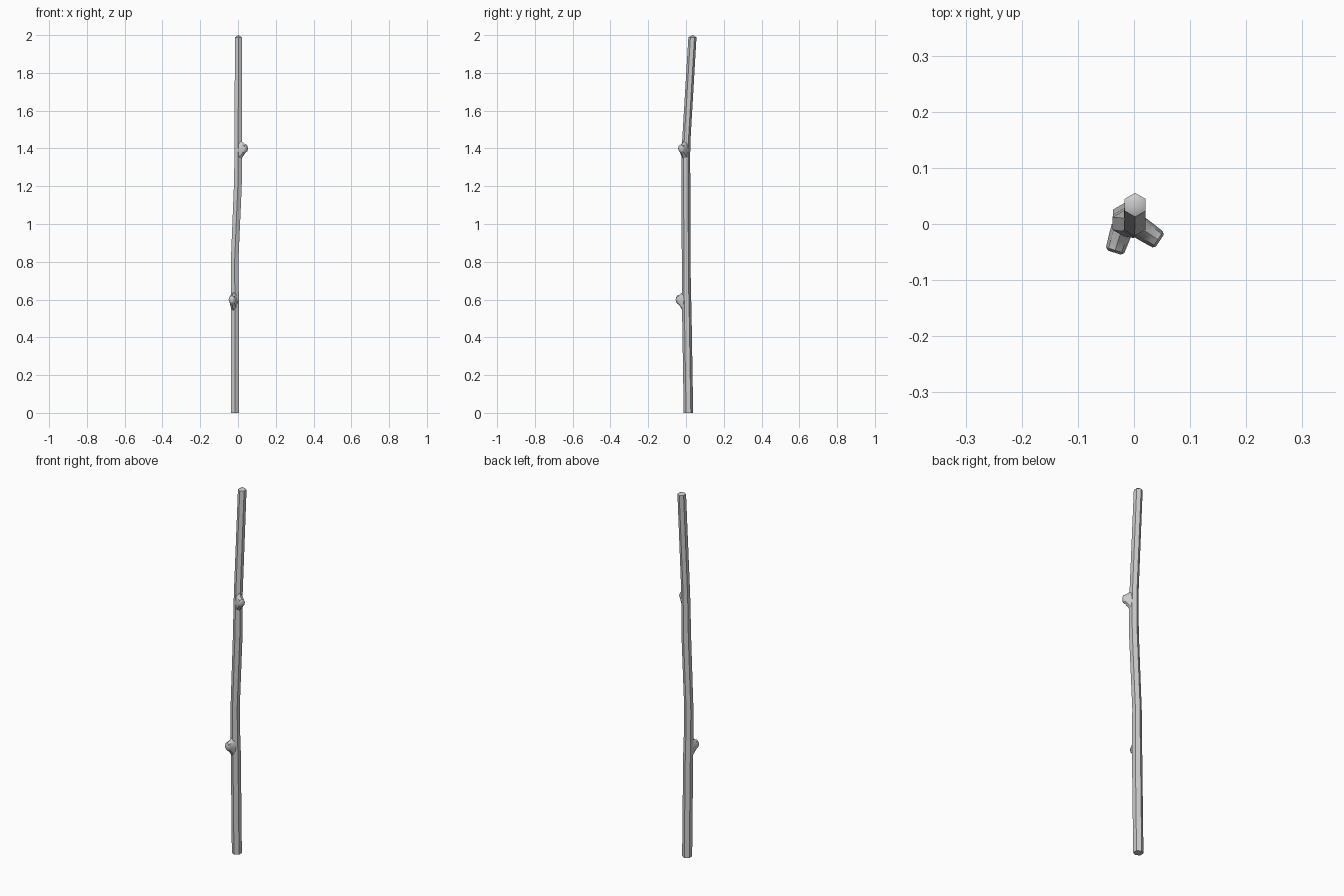
import bpy, bmesh, math
from mathutils import Vector

if "Cube" in bpy.data.objects:
    bpy.data.objects.remove(bpy.data.objects["Cube"])

SIDES = 6


def loft(name, rings, apex=None):
    """Skin a list of vertex rings, cap both ends (optional raised tip)."""
    bm = bmesh.new()
    loops = [[bm.verts.new(p) for p in ring] for ring in rings]
    n = len(loops[0])
    for a, b in zip(loops, loops[1:]):
        for i in range(n):
            j = (i + 1) % n
            bm.faces.new((a[i], a[j], b[j], b[i]))
    bm.faces.new(loops[0][::-1])
    if apex:
        tip = bm.verts.new(apex)
        for i in range(n):
            bm.faces.new((loops[-1][i], loops[-1][(i + 1) % n], tip))
    else:
        bm.faces.new(loops[-1])
    bmesh.ops.recalc_face_normals(bm, faces=bm.faces)
    mesh = bpy.data.meshes.new(name)
    bm.to_mesh(mesh)
    bm.free()
    obj = bpy.data.objects.new(name, mesh)
    bpy.context.collection.objects.link(obj)
    bpy.ops.object.select_all(action='DESELECT')
    obj.select_set(True)
    bpy.context.view_layer.objects.active = obj
    bpy.ops.object.shade_smooth_by_angle(angle=math.radians(40))
    return obj


def hexagon(x, y, z, r):
    angles = [math.radians(90) + math.tau * i / SIDES for i in range(SIDES)]
    return [(x + r * math.cos(a), y + r * math.sin(a), z) for a in angles]


# Crooked tapering stick: x, y, z, radius
path = [(-0.016, 0.013, 0.0, 0.025), (-0.016, 0.004, 0.55, 0.025),
        (-0.017, 0.002, 0.65, 0.024), (-0.018, 0.001, 0.80, 0.023),
        (-0.001, -0.001, 1.20, 0.024), (0.001, -0.001, 1.34, 0.023),
        (0.001, 0.001, 1.43, 0.022), (0.002, 0.034, 1.988, 0.0215)]
loft("stick", [hexagon(*p) for p in path], apex=(0.002, 0.036, 2.0))


def knot(name, base, tip):
    """Stub of a cut twig: wide oval foot shrinking to a blunt rounded end."""
    base, tip = Vector(base), Vector(tip)
    out = (tip - base).normalized()
    side = out.cross(Vector((0, 0, 1))).normalized()
    # fraction of length, half width, half height, z shift
    profile = [(0.15, 0.020, 0.060, -0.012), (0.48, 0.019, 0.042, -0.007),
               (0.72, 0.018, 0.027, -0.002), (0.92, 0.017, 0.021, 0.0),
               (1.0, 0.012, 0.013, 0.0)]
    rings = []
    for t, w, h, dz in profile:
        c = base.lerp(tip, t) + Vector((0, 0, dz))
        rings.append([c + side * w * math.cos(a) + Vector((0, 0, h * math.sin(a)))
                      for a in (math.tau * i / 8 for i in range(8))])
    loft(name, rings)


knot("lower_knot", (-0.018, 0.002, 0.60), (-0.035, -0.051, 0.60))
knot("upper_knot", (0.001, 0.0, 1.40), (0.046, -0.030, 1.40))
